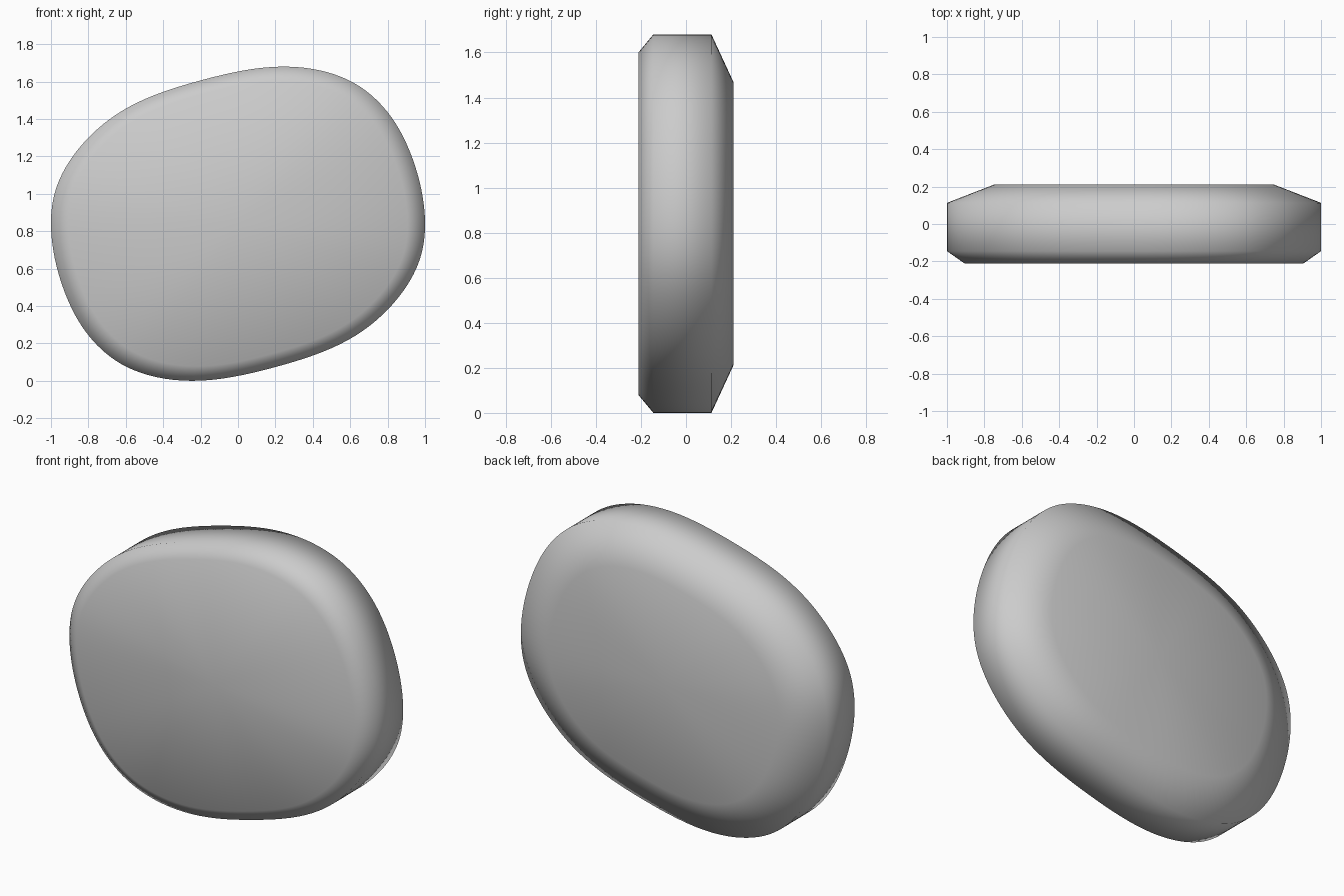
import bpy, bmesh
from mathutils import Vector
from mathutils.geometry import interpolate_bezier

if "Cube" in bpy.data.objects:
    bpy.data.objects.remove(bpy.data.objects["Cube"])

MID = 0.84

# Half of the outline (x, z); the other half is its point reflection
half = [(1, .84), (.927, 1.2), (.795, 1.44), (.6, 1.603), (.26, 1.68),
        (-.2, 1.6), (-.6, 1.455), (-.825, 1.27), (-.965, 1.05)]
pts = [Vector((x, 0, z - MID)) for x, z in half]
pts += [-p for p in pts]
n = len(pts)


# Smooth closed curve through the outline points
def tangent(i):
    a, b, c = pts[i - 1], pts[i], pts[(i + 1) % n]
    d1, d2 = (b - a).length, (c - b).length
    return ((b - a) / d1 * d2 + (c - b) / d2 * d1) / (d1 + d2)


outline = []
for i in range(n):
    a, b = pts[i], pts[(i + 1) % n]
    h = (b - a).length / 3
    outline += interpolate_bezier(a, a + tangent(i) * h,
                                  b - tangent((i + 1) % n) * h, b, 9)[:-1]
for _ in range(12):
    outline = [(outline[i - 1] + 2 * p + outline[(i + 1) % len(outline)]) / 4
               for i, p in enumerate(outline)]
sx = 1 / max(p.x for p in outline)
sz = MID / max(p.z for p in outline)
outline = [Vector((p.x * sx, 0, p.z * sz)) for p in outline]

# Slab: the outline lofted through rings (y, scale), chamfered front and back
bm = bmesh.new()
rings = [[bm.verts.new((p.x * s, y, p.z * s + MID)) for p in outline]
         for y, s in [(-.21, .907), (-.145, 1), (.113, 1), (.21, .75)]]
m = len(outline)
for r0, r1 in zip(rings, rings[1:]):
    for i in range(m):
        j = (i + 1) % m
        bm.faces.new((r0[i], r0[j], r1[j], r1[i]))

# Front and back caps
for ring, y in ((rings[0], -.21), (rings[-1], .21)):
    c = bm.verts.new((0, y, MID))
    for i in range(m):
        bm.faces.new((c, ring[i], ring[(i + 1) % m]))
bmesh.ops.recalc_face_normals(bm, faces=bm.faces)
for f in bm.faces:
    f.smooth = True

mesh = bpy.data.meshes.new("pebble_slab")
bm.to_mesh(mesh)
bm.free()
bpy.context.collection.objects.link(bpy.data.objects.new("pebble_slab", mesh))
